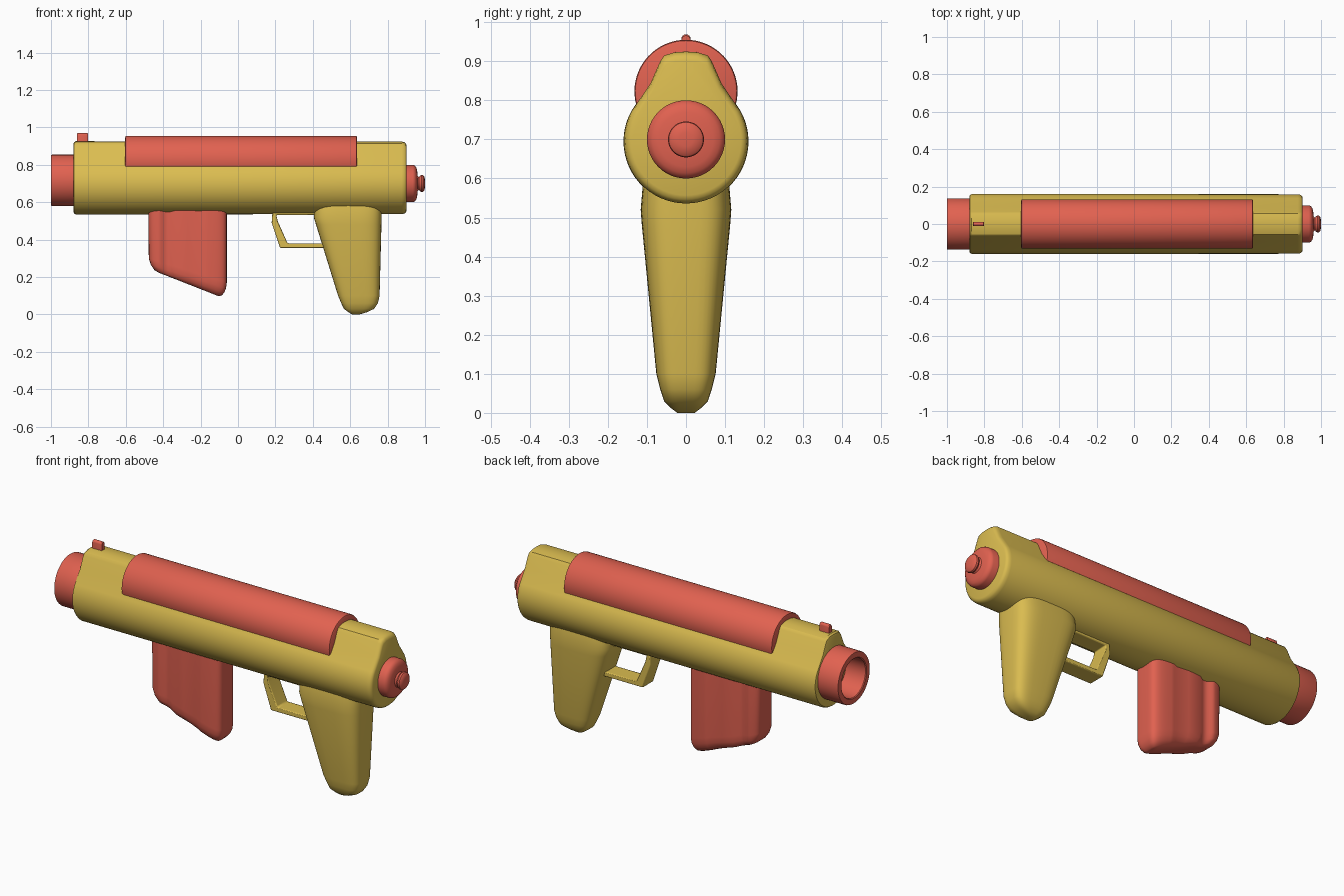
import bpy, bmesh
from math import sin, cos, pi, radians, sqrt

if "Cube" in bpy.data.objects:
    bpy.data.objects.remove(bpy.data.objects["Cube"])


def material(name, col):
    m = bpy.data.materials.new(name)
    m.diffuse_color = (*col, 1)
    m.use_nodes = True
    m.node_tree.nodes["Principled BSDF"].inputs["Base Color"].default_value = m.diffuse_color
    return m


YELLOW = material("yellow plastic", (0.70, 0.50, 0.08))
RED = material("red plastic", (0.75, 0.12, 0.08))


def finish(bm, name, mat, angle=35):
    bmesh.ops.recalc_face_normals(bm, faces=bm.faces)
    me = bpy.data.meshes.new(name)
    bm.to_mesh(me)
    bm.free()
    ob = bpy.data.objects.new(name, me)
    bpy.context.collection.objects.link(ob)
    me.materials.append(mat)
    bpy.ops.object.select_all(action='DESELECT')
    ob.select_set(True)
    bpy.context.view_layer.objects.active = ob
    bpy.ops.object.shade_smooth_by_angle(angle=radians(angle))
    return ob


def loft(name, rings, mat, angle=35):
    """Skin a list of equal-length point rings and cap both ends."""
    bm = bmesh.new()
    vr = [[bm.verts.new(p) for p in r] for r in rings]
    n = len(vr[0])
    for a, b in zip(vr, vr[1:]):
        for i in range(n):
            j = (i + 1) % n
            bm.faces.new((a[i], a[j], b[j], b[i]))
    bm.faces.new(vr[0])
    bm.faces.new(vr[-1])
    return finish(bm, name, mat, angle)


def extrude_x(name, section, stations, cz, mat):
    """Sweep a y-z section along x; stations are (x, inset)."""
    r = max(abs(y) for y, z in section)
    rings = [[(x, y * (1 - d / r), cz + (z - cz) * (1 - d / r)) for y, z in section]
             for x, d in stations]
    return loft(name, rings, mat)


def lathe_x(name, profile, cz, mat, n=48):
    return loft(name, [[(x, r * cos(2 * pi * i / n), cz + r * sin(2 * pi * i / n))
                        for i in range(n)] for x, r in profile], mat)


def rounded(u, n):
    """Superellipse, n controls squareness."""
    c, s = cos(u), sin(u)
    f = lambda v: (abs(v) ** (2 / n)) * (1 if v >= 0 else -1)
    return f(c), f(s)


# Main body: round below, tapering to a narrow rounded top
arc = [(0.16 * cos(a), 0.695 + 0.16 * sin(a))
       for a in [radians(30 - 240 * i / 40) for i in range(41)]]
left = [(-0.092, 0.843), (-0.066, 0.902), (-0.056, 0.916), (-0.03, 0.924)]
section = arc + left + [(0, 0.926)] + [(-y, z) for y, z in reversed(left)]
extrude_x("body", section,
          [(-0.88, 0.012), (-0.877, 0.005), (-0.868, 0), (0.875, 0.001), (0.89, 0.004),
           (0.898, 0.010), (0.902, 0.019)], 0.72, YELLOW)

# Rounded cover lying over the top
cover = [(0.132 * cos(a), 0.823 + 0.132 * sin(a))
         for a in [radians(-14.5 + 209 * i / 40) for i in range(41)]]
extrude_x("top_cover", cover,
          [(-0.603, 0.007), (-0.601, 0.002), (-0.595, 0), (0.628, 0), (0.634, 0.002),
           (0.637, 0.007)], 0.80, RED)

# Hollow muzzle ring and stepped rear cap
lathe_x("muzzle", [(-0.84, 0.137), (-0.994, 0.137), (-0.999, 0.135), (-1.0, 0.131),
                   (-1.0, 0.107), (-0.996, 0.103), (-0.88, 0.101)], 0.717, RED)
lathe_x("rear_cap", [(0.86, 0.1), (0.935, 0.1), (0.945, 0.096), (0.953, 0.086),
                     (0.958, 0.07), (0.96, 0.04), (0.968, 0.034), (0.974, 0.042),
                     (0.982, 0.046), (0.99, 0.044), (0.997, 0.035), (1.0, 0.018)], 0.7, RED)

# Front sight
sight = [(-0.012, 0.91), (0.012, 0.91)] + \
        [(0.012 * cos(a), 0.957 + 0.012 * sin(a)) for a in [pi * i / 8 for i in range(9)]]
extrude_x("front_sight", sight, [(-0.86, 0.001), (-0.857, 0), (-0.805, 0), (-0.802, 0.001)],
          0.93, RED)

# Rear grip: rounded sections (z, x front, x back, half width)
rings = []
for z, x0, x1, w in [(0.66, 0.425, 0.765, 0.095), (0.58, 0.41, 0.768, 0.111),
                     (0.52, 0.405, 0.768, 0.116), (0.48, 0.417, 0.767, 0.113),
                     (0.10, 0.535, 0.757, 0.076), (0.06, 0.552, 0.748, 0.066),
                     (0.03, 0.566, 0.728, 0.056), (0.012, 0.59, 0.69, 0.038),
                     (0.0, 0.61, 0.65, 0.022)]:
    ring = []
    for i in range(48):
        a, b = rounded(2 * pi * i / 48, 3.6)
        ring.append(((x0 + x1) / 2 + a * (x1 - x0) / 2, b * w, z))
    rings.append(ring)
loft("rear_grip", rings, YELLOW, 50)

# Fore grip with vertical finger grooves and a slanted base
rings = []
for z0, z1, x0, x1, w in [(0.62, 0.62, -0.48, -0.06, 0.080), (0.30, 0.17, -0.477, -0.06, 0.080),
                          (0.265, 0.14, -0.466, -0.064, 0.077),
                          (0.238, 0.117, -0.448, -0.073, 0.069),
                          (0.222, 0.101, -0.422, -0.088, 0.055),
                          (0.216, 0.098, -0.405, -0.105, 0.040)]:
    ring = []
    for i in range(96):
        a, b = rounded(2 * pi * i / 96, 5)
        x = (x0 + x1) / 2 + a * (x1 - x0) / 2
        groove = sum(max(0, 1 - ((x - c) / 0.05) ** 2) ** 2 for c in (-0.375, -0.23))
        ring.append((x, b * (w - 0.018 * groove * w / 0.08), z0 + (z1 - z0) * (a + 1) / 2))
    rings.append(ring)
loft("fore_grip", rings, RED, 50)

# Trigger guard: closed frame between outer and inner outlines
outer = [(0.185, 0.56), (0.18, 0.49), (0.225, 0.355), (0.50, 0.355), (0.46, 0.50), (0.45, 0.56)]
inner = [(0.205, 0.532), (0.212, 0.50), (0.265, 0.38), (0.47, 0.38), (0.43, 0.50), (0.42, 0.532)]
bm = bmesh.new()
W = 0.045
v = {(s, k): [bm.verts.new((x, s * W, z)) for x, z in pts]
     for s in (-1, 1) for k, pts in enumerate((outer, inner))}
for i in range(6):
    j = (i + 1) % 6
    loop = [v[-1, 0], v[1, 0], v[1, 1], v[-1, 1]]
    for a, b in zip(loop, loop[1:] + loop[:1]):
        bm.faces.new((a[i], a[j], b[j], b[i]))
guard = finish(bm, "trigger_guard", YELLOW)
bev = guard.modifiers.new("soft edges", 'BEVEL')
bev.width = 0.007
bev.segments = 3
